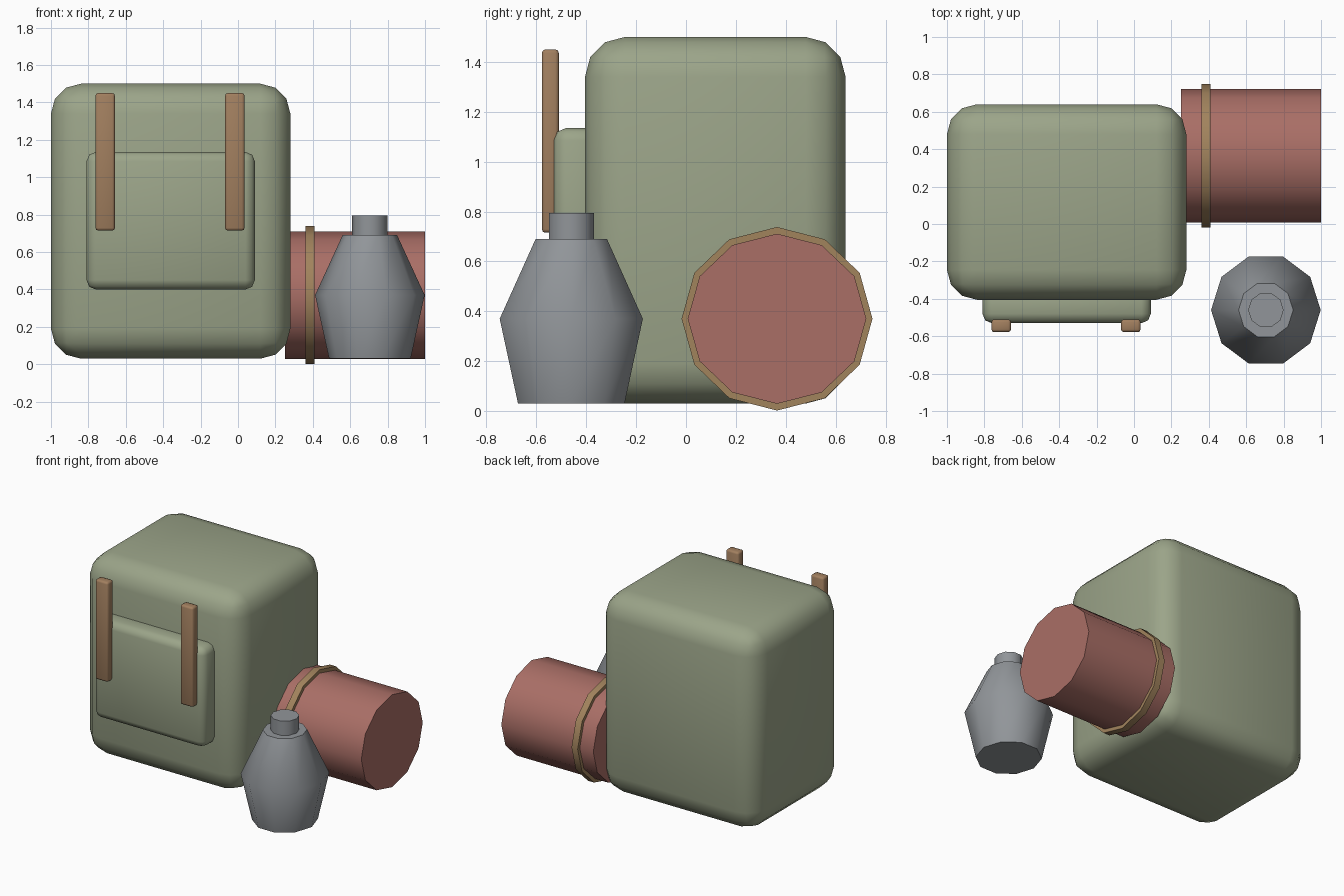
import bpy, bmesh, math
from mathutils import Matrix, Vector

cube = bpy.data.objects.get("Cube")
if cube:
    bpy.data.objects.remove(cube, do_unlink=True)


def material(name, rgb):
    """Flat material from an 8-bit sRGB colour, stored as linear."""
    color = [(c / 255) ** 2.2 for c in rgb] + [1]
    mat = bpy.data.materials.new(name)
    mat.use_nodes = True
    mat.diffuse_color = color
    mat.node_tree.nodes["Principled BSDF"].inputs["Base Color"].default_value = color
    return mat


canvas = material("sage canvas", (154, 163, 136))
leather = material("brown leather", (160, 126, 95))
blanket = material("faded red wool", (168, 110, 102))
rope = material("tan band", (160, 130, 93))
metal = material("grey metal", (144, 148, 152))


def finish(name, bm, mat, angle):
    mesh = bpy.data.meshes.new(name)
    bmesh.ops.recalc_face_normals(bm, faces=bm.faces)
    bm.to_mesh(mesh)
    bm.free()
    mesh.materials.append(mat)
    obj = bpy.data.objects.new(name, mesh)
    bpy.context.collection.objects.link(obj)
    bpy.ops.object.select_all(action='DESELECT')
    obj.select_set(True)
    bpy.context.view_layer.objects.active = obj
    bpy.ops.object.shade_smooth_by_angle(angle=math.radians(angle))
    return obj


def rounded_box(name, low, high, radius, segments, mat):
    low, high = Vector(low), Vector(high)
    bm = bmesh.new()
    bmesh.ops.create_cube(bm, size=1)
    bmesh.ops.scale(bm, vec=high - low, verts=bm.verts)
    bmesh.ops.translate(bm, vec=(low + high) / 2, verts=bm.verts)
    bmesh.ops.bevel(bm, geom=bm.edges[:], offset=radius, segments=segments,
                    profile=0.5, affect='EDGES')
    return finish(name, bm, mat, 50)


def turned(name, profile, sides, centre, mat, stretch=1.05, sideways=False):
    """Capped surface of revolution from (radius, height) points."""
    bm = bmesh.new()
    rings = []
    for r, h in profile:
        ring = []
        for i in range(sides):
            a = math.tau * i / sides
            ring.append(bm.verts.new((r * math.cos(a), r * stretch * math.sin(a), h)))
        rings.append(ring)
    for a, b in zip(rings, rings[1:]):
        for i in range(sides):
            j = (i + 1) % sides
            bm.faces.new((a[i], a[j], b[j], b[i]))
    bm.faces.new(rings[0][::-1])
    bm.faces.new(rings[-1])
    if sideways:
        bmesh.ops.rotate(bm, matrix=Matrix.Rotation(math.pi / 2, 3, 'Y'), verts=bm.verts)
    bmesh.ops.translate(bm, vec=centre, verts=bm.verts)
    return finish(name, bm, mat, 50)


# Pack body and front pocket
rounded_box("pack_body", (-1, -0.405, 0.03), (0.28, 0.64, 1.5), 0.16, 3, canvas)
rounded_box("front_pocket", (-0.81, -0.53, 0.4), (0.09, -0.33, 1.135), 0.05, 2, canvas)

# Pair of upright straps
for side, x in (("right", -0.71), ("left", -0.017)):
    rounded_box(side + "_strap", (x - 0.052, -0.578, 0.715), (x + 0.052, -0.51, 1.45),
                0.014, 2, leather)

# Rolled blanket lying along x, with its band
roll_centre = (0, 0.365, 0.37)
turned("blanket_roll", [(0.341, 0.25), (0.341, 1)], 12, roll_centre, blanket, sideways=True)
turned("roll_band", [(0.368, 0.36), (0.368, 0.41)], 12, roll_centre, rope,
       stretch=1.04, sideways=True)

# Canteen with cap
canteen = (0.705, -0.46, 0)
turned("canteen_body", [(0.218, 0.03), (0.293, 0.37), (0.146, 0.69)], 10, canteen, metal,
       stretch=1.03)
turned("canteen_cap", [(0.095, 0.66), (0.095, 0.795)], 10, canteen, metal, stretch=1.0)
